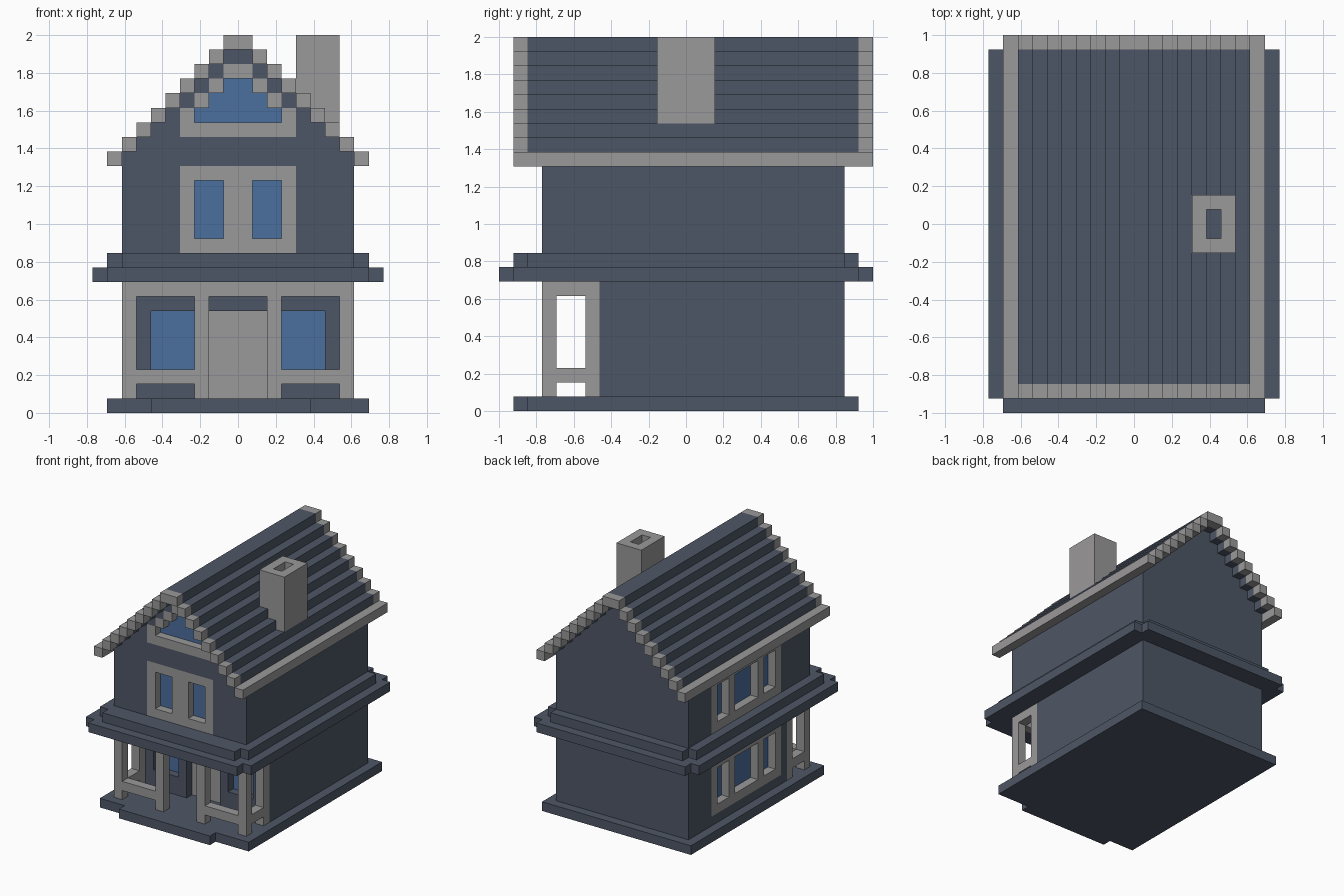
import bpy, bmesh

if "Cube" in bpy.data.objects:
    bpy.data.objects.remove(bpy.data.objects["Cube"])

U = 1 / 13  # one building block


def material(name, rgb):
    m = bpy.data.materials.new(name)
    m.diffuse_color = (*rgb, 1)
    m.use_nodes = True
    m.node_tree.nodes["Principled BSDF"].inputs["Base Color"].default_value = m.diffuse_color
    return m


SLATE = material("slate_blue_grey", (0.076, 0.094, 0.133))
TRIM = material("light_grey_trim", (0.328, 0.319, 0.319))
GLASS = material("window_blue", (0.070, 0.156, 0.342))


def finish(name, bm, mat):
    bmesh.ops.recalc_face_normals(bm, faces=bm.faces)
    bmesh.ops.scale(bm, vec=(U, U, U), verts=bm.verts)
    me = bpy.data.meshes.new(name)
    bm.to_mesh(me)
    bm.free()
    me.materials.append(mat)
    ob = bpy.data.objects.new(name, me)
    bpy.context.collection.objects.link(ob)
    return ob


def boxes(name, mat, items):
    """One object from boxes given as (x0, x1, y0, y1, z0, z1) in blocks."""
    bm = bmesh.new()
    for x0, x1, y0, y1, z0, z1 in items:
        for v in bmesh.ops.create_cube(bm, size=1)["verts"]:
            v.co.x = x1 if v.co.x > 0 else x0
            v.co.y = y1 if v.co.y > 0 else y0
            v.co.z = z1 if v.co.z > 0 else z0
    return finish(name, bm, mat)


def prism(name, mat, pts, vec, place):
    """Extrude a flat outline along vec."""
    bm = bmesh.new()
    f = bm.faces.new([bm.verts.new(place(a, b)) for a, b in pts])
    r = bmesh.ops.extrude_face_region(bm, geom=[f])
    moved = [v for v in r["geom"] if isinstance(v, bmesh.types.BMVert)]
    bmesh.ops.translate(bm, vec=vec, verts=moved)
    return finish(name, bm, mat)


def stepped(rows):
    """Symmetric outline from rows of (half width, top), starting at a bottom height."""
    bottom, right = rows[0], []
    z = bottom
    for half, top in rows[1:]:
        for p in ((half, z), (half, top)):
            if not (len(right) > 1 and right[-1] == p):
                right.append(p)
        z = top
    return right + [(-x, h) for x, h in reversed(right)]


def both(items):
    """Add the mirror image in x of each box."""
    return items + [(-b[1], -b[0], *b[2:]) for b in items]


def cut(ob, cutter):
    mod = ob.modifiers.new("recess", "BOOLEAN")
    mod.operation = "DIFFERENCE"
    mod.solver = "EXACT"
    mod.object = cutter
    bpy.context.view_layer.objects.active = ob
    bpy.ops.object.modifier_apply(modifier=mod.name)
    bpy.data.objects.remove(cutter)


def flat(name, pts, y0, y1, mat):
    return prism(name, mat, pts, (0, y1 - y0, 0), lambda a, b: (a, y0, b))


def slab(name, pts, z0):
    return prism(name, SLATE, pts, (0, 0, 1), lambda a, b: (a, b, z0))


# Base slab with front step
slab("base", [(-9, -11), (-6, -11), (-6, -12), (5, -12), (5, -11), (9, -11), (9, 12), (-9, 12)], 0)

# Ledges between floors, with notched corners
for name, x, y, z in (("lower_ledge", 9, 12, 9), ("upper_ledge", 8, 11, 10)):
    slab(name, stepped([-y - 1, (x, -y), (x + 1, y), (x, y + 1)]), z)

# Walls
lower = boxes("lower_walls", SLATE, [(-8, 8, -6, 11, 1, 9)])
upper = flat("upper_walls", stepped([11] + [(8 - k, 18 + k) for k in range(8)]), -10, 11, SLATE)

# Porch windows and door, recessed one block
cut(lower, boxes("cutter", SLATE, both([(3, 6, -7, -5, 3, 7)])))
cut(lower, boxes("cutter", SLATE, [(-2, 2, -7, -5, 0.5, 7)]))
boxes("porch_glass", GLASS, both([(3, 6, -5.1, -5, 3, 7)]))
boxes("front_door", TRIM, [(-2, 2, -5.1, -5, 1, 7)])


# Side windows on the left wall: narrow, wide and narrow pane
def side_window(wall, name, z):
    low = z - 0.5 if z == 11 else z
    cut(wall, boxes("cutter", SLATE, [(-9, -7, -5, 7, low, z + 6)]))
    bars = [(-8, -7, a, a + 1, z + 1, z + 5) for a in (-5, -2, 3, 6)]
    bars += [(-8, -7, -5, 7, h, h + 1) for h in (z, z + 5)]
    boxes(name + "_frame", TRIM, bars)
    panes = [(-7.1, -7, a, b, z + 1, z + 5) for a, b in ((-4, -2), (-1, 3), (4, 6))]
    boxes(name + "_glass", GLASS, panes)


side_window(lower, "lower_side_window", 2)
side_window(upper, "upper_side_window", 11)

# Front bedroom window
cut(upper, boxes("cutter", SLATE, [(-4, 4, -11, -9, 10.5, 17)]))
boxes("front_window_frame", TRIM, [(-4, 4, -10, -9, 11, 12), (-4, 4, -10, -9, 16, 17), (-1, 1, -10, -9, 12, 16)]
      + both([(3, 4, -10, -9, 12, 16)]))
boxes("front_window_glass", GLASS, both([(1, 3, -9.1, -9, 12, 16)]))

# Stepped attic window
cut(upper, flat("cutter", stepped([19, (4, 21), (3, 22), (2, 23), (1, 24)]), -11, -9, SLATE))
boxes("attic_window_frame", TRIM, [(-4, 4, -10, -9, 19, 20), (-1, 1, -10, -9, 23, 24)]
      + both([(3 - k, 4 - k, -10, -9, 20 + k, 21 + k) for k in range(3)]))
flat("attic_window_glass", stepped([20, (3, 21), (2, 22), (1, 23)]), -9.1, -9, GLASS)


# Roof steps, gable trim and eaves
def roof_steps(y0, y1):
    steps = both([(8 - k, 9 - k, y0, y1, 17 + k, 18 + k) for k in range(1, 8)])
    return steps + [(-1, 1, y0, y1, 25, 26)]


boxes("roof", SLATE, roof_steps(-11, 12))
boxes("front_gable_trim", TRIM, roof_steps(-12, -11))
boxes("back_gable_trim", TRIM, roof_steps(12, 13))
boxes("eaves", TRIM, both([(8, 9, -12, 13, 17, 18)]))

# Hollow chimney
boxes("chimney", TRIM, [(4, 5, -2, 2, 20, 26), (6, 7, -2, 2, 20, 26),
                        (5, 6, -2, -1, 20, 26), (5, 6, 1, 2, 20, 26)])

# Porch posts, beams and rails
boxes("porch_posts", TRIM, both([(7, 8, -10, -9, 1, 8), (7, 8, -7, -6, 1, 8), (2, 3, -10, -9, 1, 8)]))
boxes("porch_beams", TRIM, [(-8, 8, -10, -9, 8, 9)] + both([(7, 8, -9, -6, 8, 9)]))
boxes("porch_rails", TRIM, both([(3, 7, -10, -9, 2, 3), (7, 8, -9, -7, 2, 3)]))
